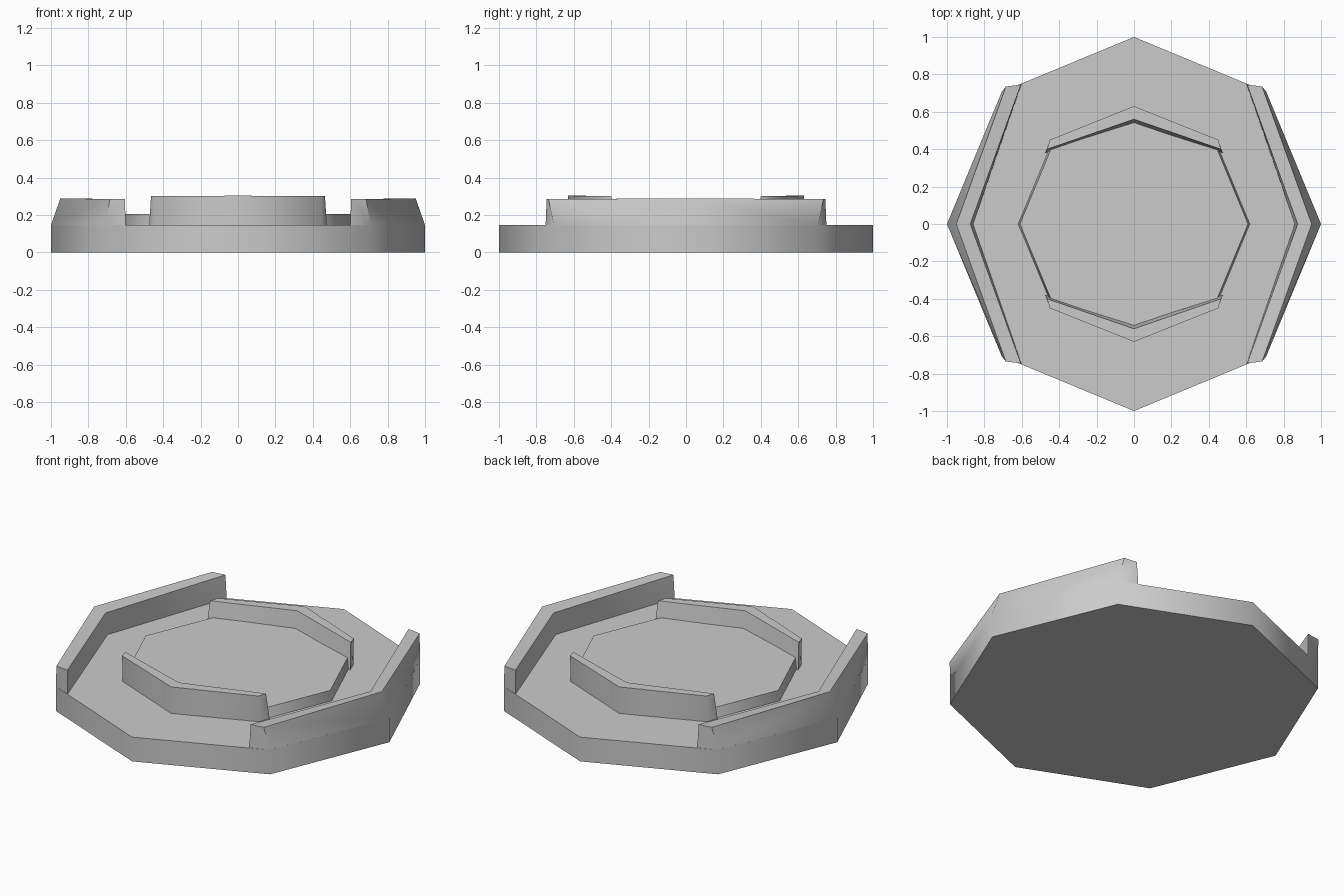
import bpy, bmesh, math

if "Cube" in bpy.data.objects:
    bpy.data.objects.remove(bpy.data.objects["Cube"])


def finish(name, bm):
    bmesh.ops.recalc_face_normals(bm, faces=bm.faces)
    mesh = bpy.data.meshes.new(name)
    bm.to_mesh(mesh)
    bm.free()
    ob = bpy.data.objects.new(name, mesh)
    bpy.context.collection.objects.link(ob)
    bpy.context.view_layer.objects.active = ob
    ob.select_set(True)
    bpy.ops.object.shade_smooth_by_angle(angle=math.radians(50))
    ob.select_set(False)


def loft(name, sections, closed):
    """Join equal-length loops of points; cap both ends unless closed."""
    bm = bmesh.new()
    loops = [[bm.verts.new(p) for p in s] for s in sections]
    n = len(loops[0])
    for a, b in zip(loops, loops[1:]):
        for i in range(n):
            bm.faces.new((a[i], a[(i + 1) % n], b[(i + 1) % n], b[i]))
    if closed:
        bm.faces.new(loops[0])
        bm.faces.new(loops[-1])
    finish(name, bm)


def octagon(r, z):
    return [(r * math.cos(i * math.pi / 4), r * math.sin(i * math.pi / 4), z) for i in range(8)]


# Octagonal slab and the raised disc on it
loft("base_slab", [octagon(1, 0), octagon(1, 0.145)], True)
loft("raised_disc", [octagon(0.62, 0.14), octagon(0.61, 0.205)], True)

# Outer walls: end, middle and end sections, left and right
outer_end = [(0.707, 0.707, 0), (0.707, 0.707, 0.145), (0.685, 0.735, 0.285),
             (0.605, 0.745, 0.285), (0.6, 0.751, 0.14), (0.6, 0.751, 0)]
outer_mid = [(1, 0, 0), (1, 0, 0.145), (0.95, 0, 0.288),
             (0.875, 0, 0.27), (0.86, 0, 0.14), (0.86, 0, 0)]
for side, s in (("right", 1), ("left", -1)):
    loft(f"outer_wall_{side}",
         [[(s * x, y * m, z) for x, y, z in sec]
          for sec, m in ((outer_end, 1), (outer_mid, 1), (outer_end, -1))], True)

# Inner walls around the disc, back and front
inner_end = [(0.45, 0.445, 0.14), (0.45, 0.45, 0.3), (0.465, 0.40, 0.3), (0.475, 0.38, 0.14)]
inner_mid = [(0, 0.63, 0.14), (0, 0.63, 0.303), (0, 0.56, 0.303), (0, 0.53, 0.14)]
for side, s in (("back", 1), ("front", -1)):
    loft(f"inner_wall_{side}",
         [[(x * m, s * y, z) for x, y, z in sec]
          for sec, m in ((inner_end, 1), (inner_mid, 1), (inner_end, -1))], True)
